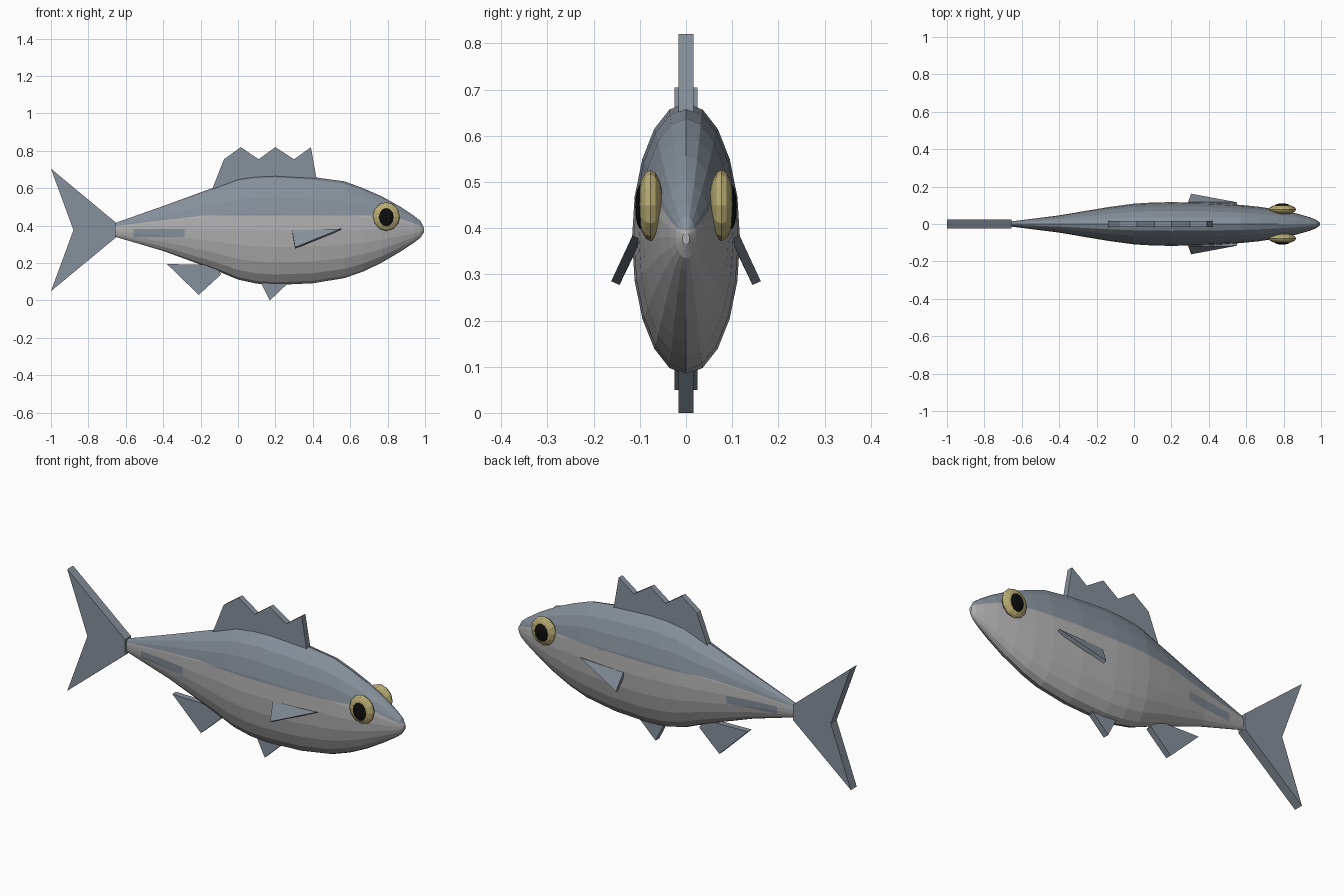
import bpy, bmesh, math
from mathutils import Vector

cube = bpy.data.objects.get("Cube")
if cube:
    bpy.data.objects.remove(cube, do_unlink=True)


def material(name, r, g, b):
    m = bpy.data.materials.new(name)
    m.use_nodes = True
    m.diffuse_color = (r, g, b, 1)
    node = next(n for n in m.node_tree.nodes if n.type == 'BSDF_PRINCIPLED')
    node.inputs["Base Color"].default_value = (r, g, b, 1)
    return m


silver = material("silver belly", .43, .43, .43)
slate = material("slate back", .24, .28, .33)
gold = material("gold eye", .48, .41, .17)
black = material("black pupil", .004, .004, .004)


def finish(name, bm, *mats):
    bmesh.ops.recalc_face_normals(bm, faces=bm.faces)
    mesh = bpy.data.meshes.new(name)
    bm.to_mesh(mesh)
    bm.free()
    for m in mats:
        mesh.materials.append(m)
    ob = bpy.data.objects.new(name, mesh)
    bpy.context.collection.objects.link(ob)
    return ob


# Body: elliptical sections (x, top, bottom, half width) lofted tail to snout
SECTIONS = [(-.655, .415, .34, .014), (-.4, .505, .265, .046),
            (-.14, .6, .17, .09), (0, .653, .112, .109),
            (.1, .667, .09, .115), (.2, .671, .083, .117),
            (.4, .66, .092, .113), (.57, .637, .12, .102),
            (.67, .6, .155, .092), (.77, .556, .203, .077),
            (.87, .5, .262, .056), (.94, .453, .308, .036),
            (.975, .425, .335, .022), (.994, .39, .365, .008)]
SIDES = 20
bm = bmesh.new()
rings = []
for x, top, bottom, width in SECTIONS:
    ring = []
    for i in range(SIDES):
        a = math.tau * i / SIDES
        z = (top + bottom) / 2 + (top - bottom) / 2 * math.cos(a)
        ring.append(bm.verts.new((x, width * math.sin(a), z)))
    rings.append(ring)
for a, b in zip(rings, rings[1:]):
    for i in range(SIDES):
        j = (i + 1) % SIDES
        bm.faces.new((a[i], a[j], b[j], b[i]))
bm.faces.new(rings[0])
bm.faces.new(rings[-1])


def cut(point, normal):
    bmesh.ops.bisect_plane(bm, geom=bm.verts[:] + bm.edges[:] + bm.faces[:],
                           plane_co=point, plane_no=normal)


# Body colour edges: back line, sloping tail and head ends, lower tail stripe
def back_line(x):
    if x < -.18:
        return .455 + (x + .18) * .12
    return .455 - max(0, x - .82) * .35


cut((-.18, 0, 0), (1, 0, 0))
cut((.82, 0, 0), (1, 0, 0))
cut((0, 0, .455), (0, 0, 1))
cut((-.18, 0, .455), (-.12, 0, 1))
cut((.82, 0, .455), (.35, 0, 1))
for x in (-.56, -.285):
    cut((x, 0, 0), (1, 0, 0))
for z in (.34, .383):
    cut((0, 0, z), (0, 0, 1))
for f in bm.faces:
    c = f.calc_center_median()
    stripe = -.56 < c.x < -.285 and .34 < c.z < .383
    f.material_index = int(c.z > back_line(c.x) or stripe)
finish("body", bm, silver, slate)


# Fins: flat outlines pushed out to a thickness
def plate(name, points, offset):
    bm = bmesh.new()
    offset = Vector(offset)
    near = [bm.verts.new(Vector(p) - offset) for p in points]
    far = [bm.verts.new(Vector(p) + offset) for p in points]
    bm.faces.new(near)
    bm.faces.new(far)
    for i in range(len(points)):
        j = (i + 1) % len(points)
        bm.faces.new((near[i], near[j], far[j], far[i]))
    finish(name, bm, slate)


def upright_fin(name, outline, half):
    plate(name, [(x, 0, z) for x, z in outline], (0, half, 0))


upright_fin("tail_fin", [(-.655, .418), (-1, .705), (-.88, .376),
                         (-1, .05), (-.655, .335)], .025)
upright_fin("dorsal_fin", [(-.14, .59), (-.075, .755), (.015, .82),
                           (.11, .755), (.2, .82), (.3, .755), (.39, .82),
                           (.42, .65), (.2, .6)], .016)
upright_fin("anal_fin", [(-.38, .195), (-.21, .03), (-.09, .14),
                         (-.12, .19)], .016)
upright_fin("pelvic_fin", [(.12, .1), (.17, 0), (.27, .095)], .016)


# Eyes: flattened spheres
def ellipsoid(name, centre, radii, mat):
    bm = bmesh.new()
    bmesh.ops.create_uvsphere(bm, u_segments=12, v_segments=8, radius=1)
    for v in bm.verts:
        x, y, z = v.co
        v.co = (centre[0] + radii[0] * x, centre[1] + radii[1] * z,
                centre[2] + radii[2] * y)
    finish(name, bm, mat)


# Paired parts
for side, s in (("left", 1), ("right", -1)):
    plate(side + "_pectoral_fin", [(.55, s * .107, .38), (.29, s * .11, .37),
                                   (.305, s * .153, .281)],
          (0, s * .009, .004))
    ellipsoid(side + "_eye", (.793, s * .077, .449), (.073, .028, .077), gold)
    ellipsoid(side + "_pupil", (.793, s * .097, .446), (.041, .013, .049), black)
